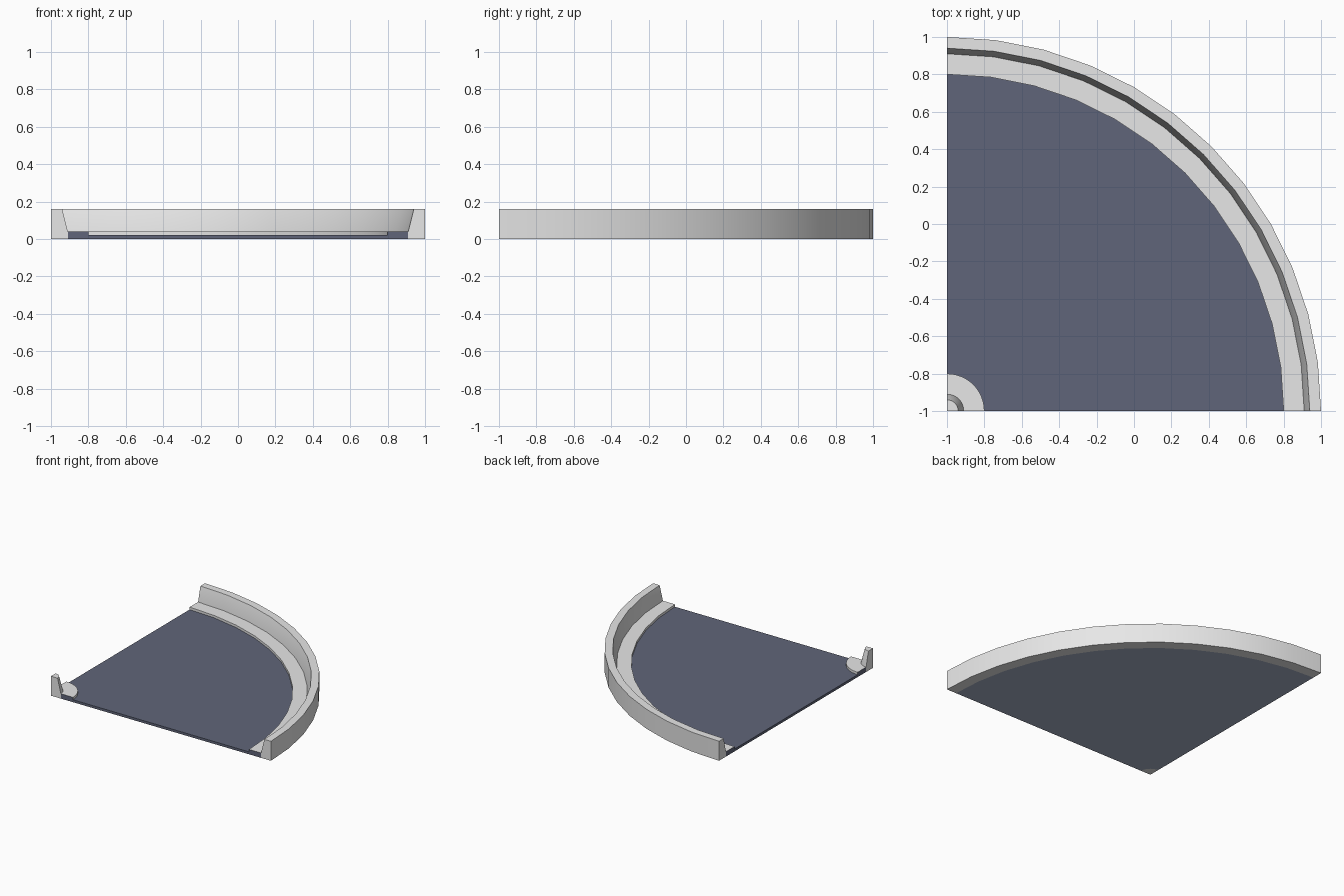
import bpy, bmesh, math

if "Cube" in bpy.data.objects:
    bpy.data.objects.remove(bpy.data.objects["Cube"])

CX, CY, SEG = -1.0, -1.0, 12   # arc centre and segments per quarter turn


def material(name, rgb):
    m = bpy.data.materials.new(name)
    m.diffuse_color = (*rgb, 1)
    m.use_nodes = True
    m.node_tree.nodes["Principled BSDF"].inputs["Base Color"].default_value = m.diffuse_color
    return m


LIGHT = material("light_grey", (0.80, 0.80, 0.80))
DARK = material("asphalt", (0.117, 0.131, 0.192))
UNDER = material("underside_blue_grey", (0.38, 0.43, 0.56))
MATS = [LIGHT, DARK, UNDER]


def sweep(name, profile, rule):
    """Sweep a closed (radius, z) profile, counter-clockwise, through a quarter turn."""
    bm = bmesh.new()
    rings = []
    for i in range(SEG + 1):
        a = math.pi / 2 * i / SEG
        rings.append([bm.verts.new((CX + r * math.cos(a), CY + r * math.sin(a), z))
                      for r, z in profile])
    n = len(profile)
    for r0, r1 in zip(rings, rings[1:]):
        for j in range(n):
            k = (j + 1) % n
            if profile[j][0] == 0 and profile[k][0] == 0:
                continue
            bm.faces.new((r0[j], r0[k], r1[k], r1[j]))
    bm.faces.new(rings[0])
    bm.faces.new(rings[-1])
    bmesh.ops.remove_doubles(bm, verts=bm.verts, dist=1e-5)
    bmesh.ops.recalc_face_normals(bm, faces=bm.faces)
    for f in bm.faces:
        f.material_index = rule(f)
    me = bpy.data.meshes.new(name)
    bm.to_mesh(me)
    bm.free()
    for m in MATS:
        me.materials.append(m)
    ob = bpy.data.objects.new(name, me)
    bpy.context.collection.objects.link(ob)
    bpy.context.view_layer.objects.active = ob
    ob.select_set(True)
    bpy.ops.object.shade_smooth_by_angle(angle=math.radians(30))
    ob.select_set(False)


def road_colour(f):
    return 2 if f.normal.z < -0.5 else 1


def kerb_colour(f):
    # asphalt on the cut ends, light on top and riser
    if f.normal.z < -0.5:
        return 2
    c = f.calc_center_median()
    return 1 if c.x < CX + 1e-4 or c.y < CY + 1e-4 else 0


def barrier_colour(f):
    return 0


# road surface
sweep("road", [(0.2, 0), (1.8, 0), (1.8, 0.02), (0.2, 0.02)], road_colour)
# low kerbs on both sides of the road
sweep("outer_kerb", [(1.8, 0), (1.91, 0), (1.91, 0.04), (1.8, 0.04)], kerb_colour)
sweep("inner_kerb", [(0.09, 0), (0.2, 0), (0.2, 0.04), (0.09, 0.04)], kerb_colour)
# tapered barriers
sweep("outer_barrier", [(1.91, 0), (2, 0), (2, 0.16), (1.94, 0.16), (1.91, 0.04)], barrier_colour)
sweep("inner_barrier", [(0, 0), (0.09, 0), (0.09, 0.04), (0.06, 0.16), (0, 0.16)], barrier_colour)
